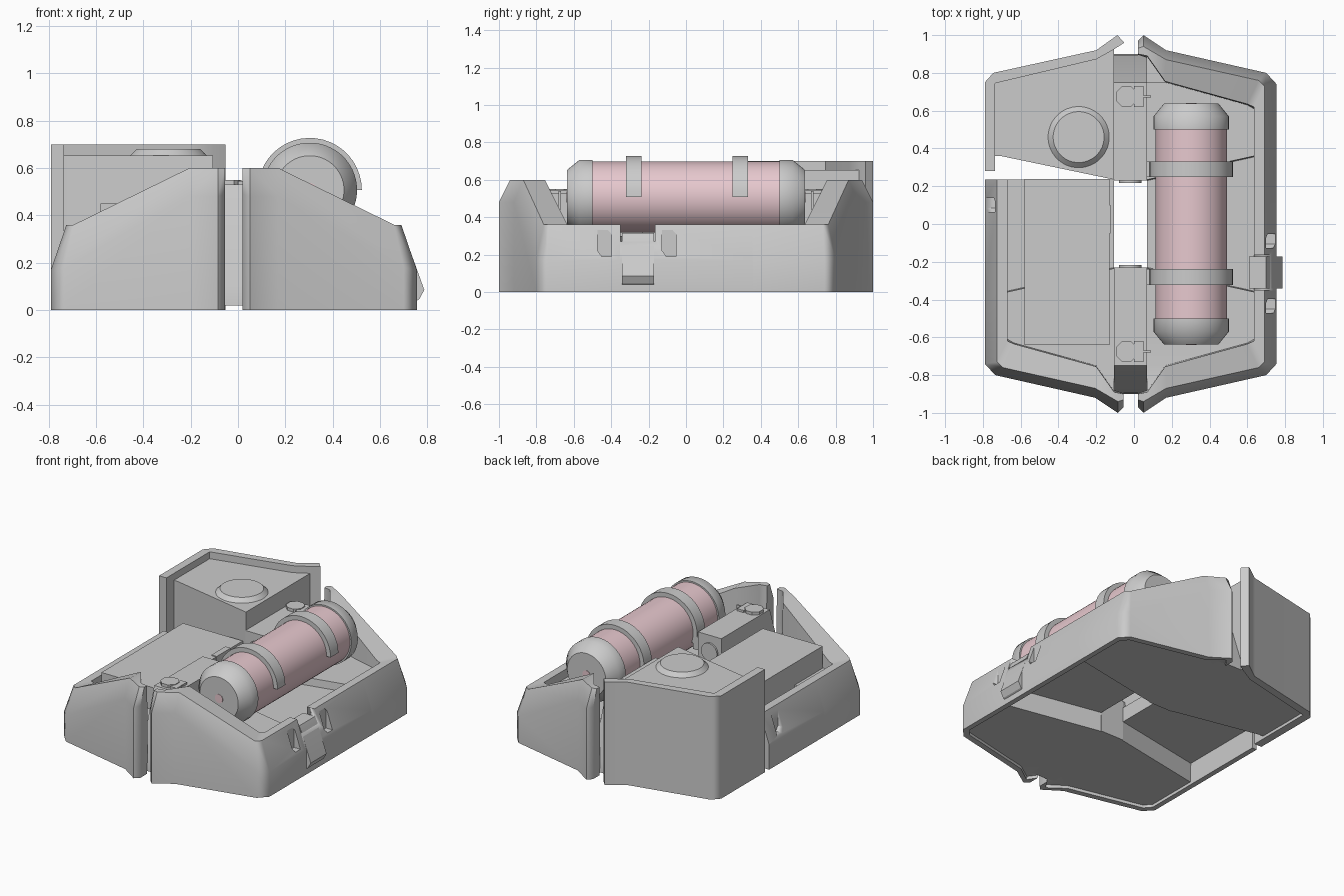
import bpy, bmesh, math
from mathutils import Vector

if "Cube" in bpy.data.objects:
    bpy.data.objects.remove(bpy.data.objects["Cube"])


def make(name, verts, faces, mat=None, angle=30):
    me = bpy.data.meshes.new(name)
    me.from_pydata([tuple(v) for v in verts], [], faces)
    bm = bmesh.new()
    bm.from_mesh(me)
    bmesh.ops.recalc_face_normals(bm, faces=bm.faces)
    bm.to_mesh(me)
    bm.free()
    ob = bpy.data.objects.new(name, me)
    bpy.context.collection.objects.link(ob)
    if mat:
        me.materials.append(mat)
    bpy.ops.object.select_all(action='DESELECT')
    ob.select_set(True)
    bpy.context.view_layer.objects.active = ob
    bpy.ops.object.shade_smooth_by_angle(angle=math.radians(angle))
    return ob


def loft(name, rings, mat=None, angle=30):
    n, m = len(rings[0]), len(rings)
    faces = []
    for i in range(m - 1):
        a, b = i * n, (i + 1) * n
        faces += [(a + j, a + (j + 1) % n, b + (j + 1) % n, b + j) for j in range(n)]
    faces += [tuple(range(n)), tuple(range((m - 1) * n, m * n))]
    return make(name, [v for r in rings for v in r], faces, mat, angle)


def prism(name, pts, a, b, axis='z', angle=30):
    put = (lambda p, h: (p[0], p[1], h)) if axis == 'z' else \
          (lambda p, h: (p[0], h, p[1])) if axis == 'y' else (lambda p, h: (h, p[0], p[1]))
    return loft(name, [[put(p, h) for p in pts] for h in (a, b)], None, angle)


def box(name, x, y, z):
    return prism(name, [(x[0], y[0]), (x[1], y[0]), (x[1], y[1]), (x[0], y[1])], *z)


def turned(name, prof, centre, axis='z', n=40, mat=None, angle=30):
    # profile is (radius, position along axis)
    rings = []
    for r, h in prof:
        ring = []
        for i in range(n):
            t = 2 * math.pi * (i + .5) / n
            c, s = r * math.cos(t), r * math.sin(t)
            ring.append(Vector(centre) + Vector((c, s, h) if axis == 'z' else (c, h, s)))
        rings.append(ring)
    return loft(name, rings, mat, angle)


def cut(ob, cutter):
    mod = ob.modifiers.new('cut', 'BOOLEAN')
    mod.operation = 'DIFFERENCE'
    mod.solver = 'EXACT'
    mod.object = cutter
    cutter.hide_render = True
    cutter.hide_set(True)
    cutter.display_type = 'WIRE'


def weighted(ob):
    mod = ob.modifiers.new('weighted', 'WEIGHTED_NORMAL')
    mod.keep_sharp = True


pink = bpy.data.materials.new('pale_pink')
pink.diffuse_color = (0.80, 0.58, 0.62, 1)
pink.use_nodes = True
pink.node_tree.nodes["Principled BSDF"].inputs["Base Color"].default_value = pink.diffuse_color

# Case half cross-sections: outer wall, rim, floor, inner edge, underside
TIP = [(.02, .97, 0), (.02, .97, .49), (.02, .93, .6), (.02, .90, .6), (.02, .898, .5),
       (.02, .896, .48), (.02, .896, .04), (.02, .898, .02), (.02, .90, 0)]
END = [(.05, 1, 0), (.05, 1, .48), (.05, .94, .6), (.07, .89, .6), (.07, .885, .32),
       (.07, .88, .3), (.07, .89, .02), (.06, .955, .02), (.06, .96, 0)]
SHOULDER = [(.17, .92, 0), (.17, .92, .48), (.17, .87, .6), (.165, .755, .6), (.165, .75, .3),
            (.07, .75, .3), (.07, .8, .02), (.17, .88, .02), (.17, .88, 0)]
CORNER = [(.70, .80, 0), (.70, .80, .18), (.66, .76, .36), (.60, .635, .36), (.60, .63, .3),
          (.07, .63, .3), (.07, .63, .02), (.68, .765, .02), (.68, .765, 0)]
SIDE = [(.755, .74, 0), (.755, .74, .17), (.69, .73, .36), (.635, .62, .36), (.635, .61, .3),
        (.07, .6, .3), (.07, .6, .02), (.72, .72, .02), (.72, .72, 0)]


def middle(y, y_in, floor=.3, under=.02):
    return [(x, y_in if x == .07 else y, floor if z == .3 else under if z == .02 else z)
            for x, _, z in SIDE]


def flip(ring):
    return [(x, -y, z) for x, y, z in ring]


def left(ring):
    return [(-x - .035, y, z) for x, y, z in ring]


# The middle of each half is thinner, with a recessed underside
back = [TIP, END, SHOULDER, CORNER, SIDE, middle(.36, .235), middle(.355, .23, .25, .15)]
front = [flip(r) for r in reversed(back)]
right_shell = loft('right_case_half', back + front, None, 55)
left_shell = loft('left_case_half', [left(r) for r in [middle(.235, .236, .25, .15)] + front], None, 55)


# Slots in the side walls and the latch notch
def slot(name, x0, x1, y):
    w = .037
    return prism(name, [(y - w, .22), (y - w * .4, .19), (y + w, .19), (y + w, .31),
                        (y + w * .4, .335), (y - w, .335)], x0, x1, 'x')


for i, y in enumerate((-.435, -.09)):
    cut(right_shell, slot(f'slot_cutter_{i}', .70, .85, y))
cut(left_shell, slot('left_slot_cutter', -.88, -.735, .1))
cut(right_shell, box('latch_notch_cutter', (.60, .85), (-.35, -.165), (.27, .5)))
weighted(right_shell)
weighted(left_shell)

# Latch
prism('latch', [(.61, .265), (.61, .315), (.70, .315), (.715, .285), (.787, .085),
                (.765, .045), (.74, .03), (.70, .25)], -.342, -.172, 'y')

# Tall rear left cover wall, block and button
weighted(prism('tall_cover_wall', [(-.79, .28), (-.79, .75), (-.745, .8), (-.2, .92), (-.088, 1),
                                   (-.052, .96), (-.105, .925), (-.2, .872), (-.735, .745),
                                   (-.735, .28)], 0, .7, 'z', 55))
prism('tall_cover_block', [(-.74, .75), (-.2, .875), (-.105, .928), (-.105, .235),
                           (-.705, .36), (-.74, .36)], .02, .653)
turned('round_button', [(.17, .645), (.135, .68)], (-.293, .46, 0))

# Raised panel on the left floor
box('left_panel', (-.58, -.13), (-.64, .237), (.16, .45))
box('panel_catch', (-.165, -.125), (-.05, .10), (.40, .455))

# Centre bridges, end screws and hinge clips
for s, tag in ((1, 'back'), (-1, 'front')):
    loft(f'{tag}_bridge', [[(x, s * y, z) for y, z in ((.23, .02), (.23, .53), (.75, .53), (.895, .1), (.9, .02))]
                           for x in (-.105, .07)])
    turned(f'{tag}_bridge_screw', [(.06, -.008), (.06, .008)], (-.02, s * .226, .42), 'y', 24)
    turned(f'{tag}_clip_knob', [(.06, .52), (.06, .55)], (-.04, s * .675, 0), 'z', 8)
    box(f'{tag}_clip_block', (0, .05), (s * .675 - .055, s * .675 + .055), (.36, .545))
    box(f'{tag}_clip_pin', (.04, .09), (s * .675 - .006, s * .675 + .006), (.44, .54))

# Canister with capped ends
C = (.303, 0, .507)
turned('canister_body', [(.19, -.51), (.19, .51)], C, 'y', 48, pink)
for s, tag in ((1, 'back'), (-1, 'front')):
    turned(f'{tag}_canister_cap', [(.2, s * .5), (.2, s * .57), (.145, s * .637)], C, 'y', 48, None, 45)
    turned(f'{tag}_cap_dot', [(.03, s * .63), (.03, s * .64)], C, 'y', 12, pink)

# Straps over the canister
for y, tag in ((.29, 'back'), (-.28, 'front')):
    rings = []
    for i in range(25):
        t = math.radians(200 * i / 24)
        rings.append([(C[0] + r * math.cos(t), y + d, C[2] + r * math.sin(t))
                      for r, d in ((.186, -.042), (.22, -.042), (.22, .042), (.186, .042))])
    loft(f'{tag}_strap', rings)
    box(f'{tag}_strap_foot', (.06, .115), (y - .042, y + .042), (.4, .49))
